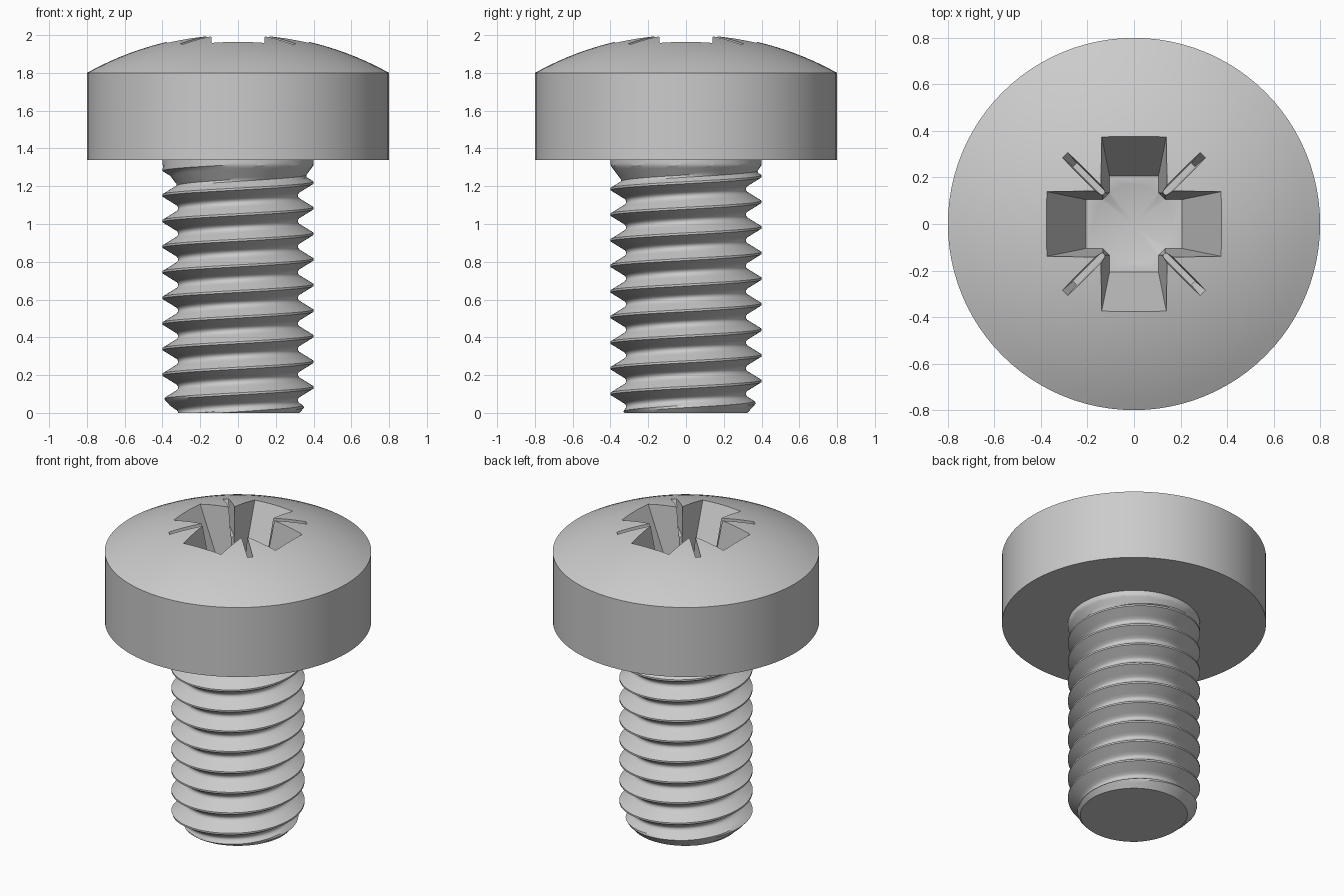
import bpy, bmesh, math
from math import pi, sin, cos

if "Cube" in bpy.data.objects:
    bpy.data.objects.remove(bpy.data.objects["Cube"])

N = 96                      # sides around the axis
PITCH, CREST_Z = 0.1355, 0.135
R_OUT, R_ROOT = 0.40, 0.317
HEAD_Z, RIM_Z, TOP_Z, HEAD_R = 1.34, 1.80, 2.008, 0.80


def new_object(name, bm):
    bmesh.ops.remove_doubles(bm, verts=bm.verts[:], dist=1e-4)
    bmesh.ops.recalc_face_normals(bm, faces=bm.faces[:])
    me = bpy.data.meshes.new(name)
    bm.to_mesh(me)
    bm.free()
    ob = bpy.data.objects.new(name, me)
    bpy.context.collection.objects.link(ob)
    return ob


def lathe(name, rows):
    """Each row is a function of the angle giving (radius, z)."""
    bm = bmesh.new()
    grid = []
    for row in rows:
        line = []
        for i in range(N + 1):
            a = 2 * pi * i / N
            r, z = row(a)
            line.append(bm.verts.new((r * cos(a), r * sin(a), z)))
        grid.append(line)
    for lo, hi in zip(grid, grid[1:]):
        for i in range(N):
            bm.faces.new((lo[i], lo[i + 1], hi[i + 1], hi[i]))
    return new_object(name, bm)


def ring(r, z):
    return lambda a: (r, z)


def frustum(name, bottom, top, angle):
    """Tapered box; bottom and top are (half length, half width, z)."""
    bm = bmesh.new()
    loops = []
    for hl, hw, z in (bottom, top):
        loops.append([bm.verts.new((x * cos(angle) - y * sin(angle),
                                    x * sin(angle) + y * cos(angle), z))
                      for x, y in ((-hl, -hw), (hl, -hw), (hl, hw), (-hl, hw))])
    b, t = loops
    bm.faces.new(b[::-1])
    bm.faces.new(t)
    for i in range(4):
        j = (i + 1) % 4
        bm.faces.new((b[i], b[j], t[j], t[i]))
    return new_object(name, bm)


# Thread: radius from height above the crest helix, chamfered tip, run-out at head
def thread_radius(a, z):
    u = (z - CREST_Z) / PITCH - a / (2 * pi)
    u = abs(u - round(u))
    if u < 0.04:
        r = R_OUT
    elif u < 0.38:
        r = R_OUT - (R_OUT - R_ROOT - 0.008) * (u - 0.04) / 0.34
    else:
        r = R_ROOT + 0.008 * ((0.5 - u) / 0.12) ** 2
    runout = R_ROOT + (R_OUT - R_ROOT) * min(max((z - 1.20) / 0.11, 0), 1)
    return min(max(r, runout), 0.325 + 0.9 * z)


def thread_row(turn):
    def row(a):
        z = CREST_Z + PITCH * (turn + a / (2 * pi))
        z = min(max(z, 0.0), HEAD_Z)
        return thread_radius(a, z), z
    return row


steps = [-0.04, 0.04, 0.12, 0.21, 0.30, 0.38, 0.44, 0.50, 0.56, 0.62, 0.70, 0.79, 0.88]
rows = [ring(0, 0)]
rows += [thread_row(n + s) for n in range(-3, 11) for s in steps]

# Head: straight side and spherical dome
rows += [ring(HEAD_R, HEAD_Z), ring(HEAD_R, RIM_Z)]
h = TOP_Z - RIM_Z
R = (HEAD_R ** 2 + h * h) / (2 * h)
for i in range(1, 15):
    r = HEAD_R * (1 - i / 14)
    rows.append(ring(r, TOP_Z - R + math.sqrt(R * R - r * r)))
screw = lathe("screw", rows)

# Drive recess cutters: two crossed wings, round core with cone, diagonal slits
cutters = [lathe("recess_core", [ring(0, 1.53), ring(0.17, 1.60), ring(0.20, 2.1), ring(0, 2.1)])]
for k in range(2):
    cutters.append(frustum("recess_wing", (0.207, 0.105, 1.60), (0.44, 0.152, 2.1), k * pi / 2))
    cutters.append(frustum("recess_slit", (0.36, 0.011, 1.81), (0.48, 0.022, 2.1), pi / 4 + k * pi / 2))

bpy.context.view_layer.objects.active = screw
screw.select_set(True)
for c in cutters:
    c.hide_render = True
    m = screw.modifiers.new("recess", 'BOOLEAN')
    m.operation, m.solver, m.object = 'DIFFERENCE', 'EXACT', c
    bpy.ops.object.modifier_apply(modifier=m.name)
for c in cutters:
    bpy.data.objects.remove(c)

bpy.ops.object.shade_smooth_by_angle(angle=math.radians(30))
